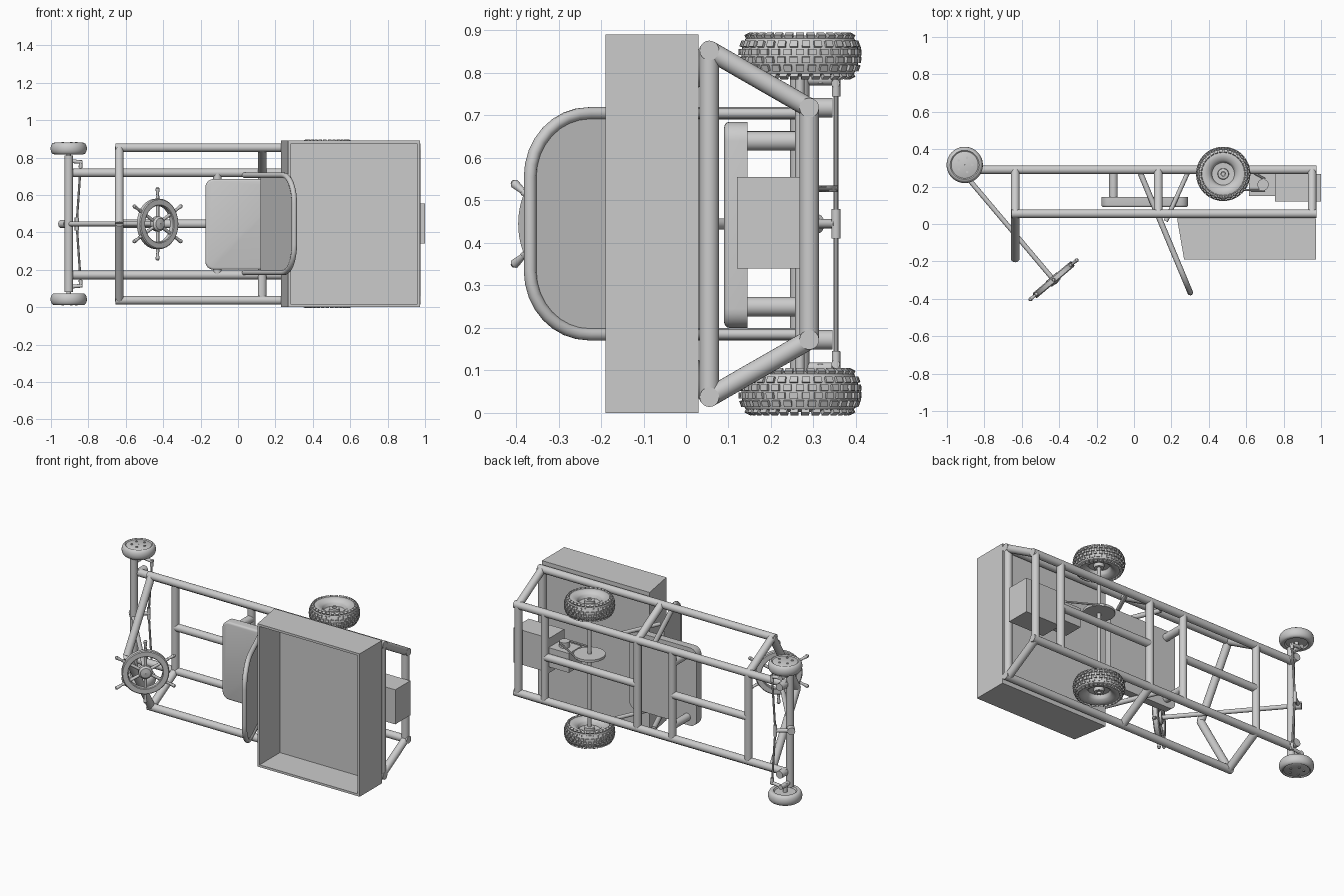
import bpy, bmesh
from math import sin, cos, pi, radians
from mathutils import Vector, Matrix

if "Cube" in bpy.data.objects:
    bpy.data.objects.remove(bpy.data.objects["Cube"])

ZC = 0.445  # vehicle mid-plane


def finish(name, bm, smooth=True):
    bmesh.ops.recalc_face_normals(bm, faces=bm.faces)
    me = bpy.data.meshes.new(name)
    bm.to_mesh(me)
    bm.free()
    ob = bpy.data.objects.new(name, me)
    bpy.context.collection.objects.link(ob)
    if smooth:
        bpy.ops.object.select_all(action='DESELECT')
        ob.select_set(True)
        bpy.context.view_layer.objects.active = ob
        bpy.ops.object.shade_smooth_by_angle(angle=radians(35))
    return ob


def tube(name, a, b, r=0.023, r2=None, n=20):
    a, b = Vector(a), Vector(b)
    m = Matrix.Translation((a + b) / 2) @ (b - a).to_track_quat('Z', 'Y').to_matrix().to_4x4()
    bm = bmesh.new()
    bmesh.ops.create_cone(bm, cap_ends=True, segments=n, radius1=r, radius2=r if r2 is None else r2,
                          depth=(b - a).length, matrix=m)
    return finish(name, bm)


def pair(name, a, b, **k):
    """Tube and its mirror across the vehicle mid-plane."""
    flip = lambda p: (p[0], p[1], 2 * ZC - p[2])
    tube(name + "_upper", a, b, **k)
    tube(name + "_lower", flip(a), flip(b), **k)


def box(name, lo, hi, bevel=0):
    lo, hi = Vector(lo), Vector(hi)
    bm = bmesh.new()
    bmesh.ops.create_cube(bm, size=1, matrix=Matrix.Translation((lo + hi) / 2) @ Matrix.Diagonal((*(hi - lo), 1)))
    if bevel:
        ed = [e for e in bm.edges if abs(e.verts[0].co.y - e.verts[1].co.y) > 1e-4]
        bmesh.ops.bevel(bm, geom=ed, offset=bevel, segments=6, profile=0.5, affect='EDGES')
        ed = [e for e in bm.edges if abs(e.verts[0].co.y - lo.y) < 1e-4 and abs(e.verts[1].co.y - lo.y) < 1e-4]
        bmesh.ops.bevel(bm, geom=ed, offset=0.012, segments=3, profile=0.5, affect='EDGES')
    return finish(name, bm, bevel > 0)


def lathe(bm, prof, m, n=48):
    """Revolve a closed (radius, height) profile about local z."""
    rings = [[bm.verts.new(m @ Vector((r * cos(2 * pi * i / n), r * sin(2 * pi * i / n), h))) for r, h in prof]
             for i in range(n)]
    k = len(prof)
    for i in range(n):
        p, q = rings[i], rings[(i + 1) % n]
        for j in range(k):
            bm.faces.new((p[j], q[j], q[(j + 1) % k], p[(j + 1) % k]))


def arc(cr, ch, rr, rh, a0, a1, n):
    return [(cr + rr * cos(radians(a0 + (a1 - a0) * i / n)), ch + rh * sin(radians(a0 + (a1 - a0) * i / n)))
            for i in range(n + 1)]


# --- frame tubes
pair("lower_rail", (-0.9, 0.29, 0.718), (0.975, 0.29, 0.718))
pair("upper_rail", (-0.655, 0.055, 0.853), (0.975, 0.055, 0.853))
for x in (-0.635, 0.13, 0.952):
    pair("side_brace", (x, 0.055, 0.853), (x, 0.29, 0.718))
for x in (-0.635, -0.11, 0.13, 0.77, 0.952):
    tube("cross_tube", (x, 0.29, 0.172), (x, 0.29, 0.718))
tube("rear_top_tube", (0.952, 0.055, 0.037), (0.952, 0.055, 0.853))
tube("front_centre_rail", (-0.635, 0.29, ZC), (-0.11, 0.29, ZC))
tube("rear_centre_rail", (0.13, 0.29, ZC), (0.77, 0.29, ZC))
pair("column_support", (-0.635, 0.055, 0.853), (-0.635, -0.185, ZC))
pair("seat_post", (-0.11, 0.13, 0.64), (-0.11, 0.29, 0.64))

# --- cargo bed: sloped-front prism, hollowed from the open side
bm = bmesh.new()
f = bm.faces.new([bm.verts.new((x, y, 0)) for x, y in ((0.23, 0.03), (0.972, 0.03), (0.972, -0.19), (0.268, -0.19))])
ext = bmesh.ops.extrude_face_region(bm, geom=[f])
bmesh.ops.translate(bm, verts=[v for v in ext['geom'] if isinstance(v, bmesh.types.BMVert)], vec=(0, 0, 0.89))
bm.normal_update()
top = min(bm.faces, key=lambda g: g.calc_center_median().y)
bmesh.ops.inset_region(bm, faces=[top], thickness=0.02)
ext = bmesh.ops.extrude_discrete_faces(bm, faces=[top])
bmesh.ops.translate(bm, verts=list(ext['faces'][0].verts), vec=(0, 0.2, 0))
finish("cargo_bed", bm, False)

# --- seat cushion and leaning back
box("seat_cushion", (-0.175, 0.09, 0.2), (0.29, 0.145, 0.685), 0.045)
base, up = Vector((0.035, 0.27, 0)), Vector((0.265, -0.635, 0)).normalized()
nrm = Vector((up.y, -up.x, 0))
at = lambda s, z, t=0: base + up * s + Vector((0, 0, z)) + nrm * t


def outline(s0, half, s1, r):
    pts = [(s0, ZC - half)]
    pts += [(s1 - r + r * sin(a), ZC - half + r - r * cos(a)) for a in (pi / 2 * i / 8 for i in range(9))]
    return pts + [(s, 2 * ZC - z) for s, z in reversed(pts)]


cu = bpy.data.curves.new("seat_back_frame", 'CURVE')
cu.dimensions = '3D'
cu.bevel_depth, cu.bevel_resolution, cu.use_fill_caps = 0.015, 3, True
path = outline(0, 0.26, 0.69, 0.15)
sp = cu.splines.new('POLY')
sp.points.add(len(path) - 1)
for p, (s, z) in zip(sp.points, path):
    p.co = (*at(s, z), 1)
bpy.context.collection.objects.link(bpy.data.objects.new("seat_back_frame", cu))
bm = bmesh.new()
f = bm.faces.new([bm.verts.new(at(s, z, -0.006)) for s, z in outline(0.24, 0.255, 0.685, 0.145)])
ext = bmesh.ops.extrude_face_region(bm, geom=[f])
bmesh.ops.translate(bm, verts=[v for v in ext['geom'] if isinstance(v, bmesh.types.BMVert)], vec=nrm * 0.014)
finish("seat_back_panel", bm)
pair("seat_back_strut", (0.29, 0.28, 0.705), (0.17, 0.015, 0.705), r=0.012)

# --- engine, drive disc, belt and rear axle
box("engine", (0.755, 0.12, 0.34), (1.0, 0.268, 0.555))
box("gearbox", (0.615, 0.15, 0.38), (0.755, 0.275, 0.5))
AX, AY = 0.477, 0.268
tube("rear_axle", (AX, AY, 0.03), (AX, AY, 0.86), r=0.011)
tube("drive_disc", (AX, AY, 0.52), (AX, AY, 0.535), r=0.09, n=40)
tube("drive_pulley", (0.69, 0.21, 0.49), (0.69, 0.21, 0.535), r=0.03)
for k in (1, -1):
    tube("drive_belt", (AX + 0.02, AY + 0.085 * k, 0.527), (0.70, 0.21 + 0.03 * k, 0.527), r=0.006, n=8)

# --- rear knobbly wheels
tyre = ([(0.072, -0.036), (0.09, -0.047), (0.112, -0.048), (0.128, -0.041), (0.136, -0.022), (0.138, 0),
         (0.136, 0.022), (0.128, 0.041), (0.112, 0.048), (0.09, 0.047), (0.072, 0.036),
         (0.066, 0.03), (0.06, 0.012), (0.03, 0.01), (0.028, 0.03), (0.012, 0.032),
         (0.012, -0.03), (0.028, -0.03), (0.03, -0.01), (0.06, -0.012), (0.066, -0.03)])
rows = [(0.121, 0.046, 62), (0.1335, 0.027, 20), (0.1375, 0.009, 4)]
for side, zc in (("upper", 0.84), ("lower", 0.05)):
    m = Matrix.Translation((AX, AY, zc))
    bm = bmesh.new()
    lathe(bm, tyre, m)
    for r, h, tilt in rows:
        for sg in (1, -1):
            for i in range(30):
                a = 2 * pi * (i + (0.5 if (r == 0.1335) == (sg > 0) else 0)) / 30
                bmesh.ops.create_cube(bm, size=1, matrix=m @ Matrix.Rotation(a, 4, 'Z')
                                      @ Matrix.Translation((r, 0, h * sg))
                                      @ Matrix.Rotation(radians(-tilt * sg), 4, 'Y')
                                      @ Matrix.Diagonal((0.014, 0.0185, 0.0145, 1)))
    finish("rear_wheel_" + side, bm)

# --- front wheels, axle, spindles and tie rods
FX, FY = -0.905, 0.316
prof = ([(0.001, -0.02), (0.06, -0.02), (0.066, -0.029), (0.078, -0.031)] + arc(0.078, 0, 0.019, 0.031, -75, 75, 10)
        + [(0.078, 0.031), (0.072, 0.026), (0.066, 0.029), (0.001, 0.03)])
for side, zc, sg in (("upper", 0.848, 1), ("lower", 0.042, -1)):
    bm = bmesh.new()
    m = Matrix.Translation((FX, FY, zc)) @ Matrix.Diagonal((1, 1, sg, 1))
    lathe(bm, prof, m)
    for i in range(5):
        a = 2 * pi * i / 5
        bmesh.ops.create_cone(bm, cap_ends=True, segments=10, radius1=0.007, radius2=0.007, depth=0.006,
                              matrix=m @ Matrix.Translation((0.04 * cos(a), 0.04 * sin(a), 0.031)))
    finish("front_wheel_" + side, bm)
tube("front_axle", (FX, 0.268, 0.08), (FX, 0.268, 0.81))
pair("axle_bracket", (-0.885, 0.28, 0.718), (-0.885, 0.345, 0.718))
pair("kingpin", (FX, 0.26, 0.785), (FX, 0.362, 0.785), r=0.014)
pair("stub_axle", (FX, FY, 0.775), (FX, FY, 0.84), r=0.012)
pair("steering_arm", (FX, 0.352, 0.782), (-0.832, 0.352, 0.775), r=0.01)
pair("tie_rod", (-0.84, 0.353, 0.775), (-0.862, 0.353, 0.455), r=0.006, n=10)
pair("tie_rod_end", (-0.84, 0.353, 0.785), (-0.842, 0.353, 0.745), r=0.01, n=12)
tube("tie_rod_joint", (-0.862, 0.353, 0.41), (-0.862, 0.353, 0.48), r=0.011)

# --- steering column and spoked wheel with handles
hub = Vector((-0.43, -0.298, ZC))
foot = Vector((-0.935, 0.3, ZC))
d = (hub - foot).normalized()
u = Vector((0, 0, 1))
v = d.cross(u)
tube("steering_column", foot, hub, r=0.013)
tube("column_bearing", foot - d * 0.015, foot + d * 0.03, r=0.022)
tube("pitman_arm", foot, (-0.858, 0.355, ZC), r=0.011)
m = Matrix.Translation(hub) @ Matrix((u, v, d)).transposed().to_4x4()
bm = bmesh.new()
lathe(bm, [(0.098, -0.013), (0.102, -0.017), (0.13, -0.017), (0.135, -0.012), (0.135, 0.012), (0.13, 0.017),
           (0.102, 0.017), (0.098, 0.013)], m)
lathe(bm, [(0.001, -0.02), (0.036, -0.02), (0.04, -0.012), (0.04, 0.012), (0.03, 0.022), (0.001, 0.026)], m, 32)
finish("steering_wheel_rim", bm)
for i in range(6):
    e = u * cos(i * pi / 3) + v * sin(i * pi / 3)
    tube("wheel_spoke", hub + e * 0.03, hub + e * 0.15, r=0.009, n=12)
    tube("wheel_handle", hub + e * 0.145, hub + e * 0.188, r=0.006, r2=0.011, n=12)
    tube("handle_tip", hub + e * 0.188, hub + e * 0.196, r=0.011, r2=0.006, n=12)
